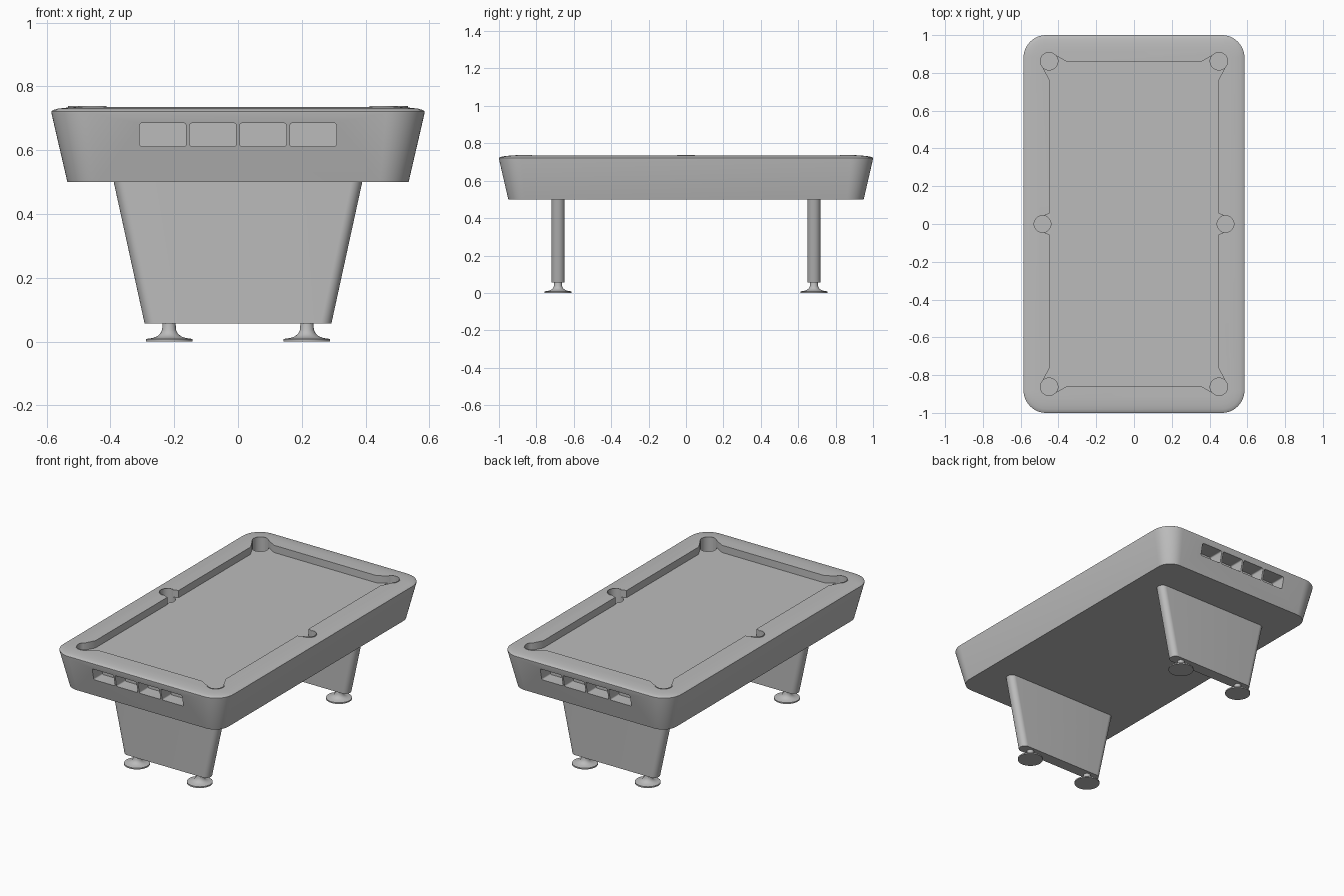
import bpy, bmesh
from math import cos, sin, pi, atan2

if "Cube" in bpy.data.objects:
    bpy.data.objects.remove(bpy.data.objects["Cube"])

grey = bpy.data.materials.new("plain grey")
grey.use_nodes = True
colour = (0.5, 0.5, 0.5, 1)
grey.diffuse_color = colour
grey.node_tree.nodes["Principled BSDF"].inputs["Base Color"].default_value = colour


def add_rings(bm, rings):
    """Skin a stack of closed loops and cap both ends."""
    loops = [[bm.verts.new(p) for p in ring] for ring in rings]
    n = len(loops[0])
    for a, b in zip(loops, loops[1:]):
        for i in range(n):
            j = (i + 1) % n
            bm.faces.new((a[i], a[j], b[j], b[i]))
    bm.faces.new(loops[0][::-1])
    bm.faces.new(loops[-1])


def add_prism(bm, outline, z0, z1):
    add_rings(bm, [[(x, y, z) for x, y in outline] for z in (z0, z1)])


def finish(name, bm, smooth=True):
    bmesh.ops.recalc_face_normals(bm, faces=bm.faces)
    mesh = bpy.data.meshes.new(name)
    bm.to_mesh(mesh)
    bm.free()
    mesh.materials.append(grey)
    obj = bpy.data.objects.new(name, mesh)
    bpy.context.collection.objects.link(obj)
    if smooth:
        shade(obj)
    return obj


def activate(obj):
    bpy.ops.object.select_all(action="DESELECT")
    obj.select_set(True)
    bpy.context.view_layer.objects.active = obj


def shade(obj):
    activate(obj)
    bpy.ops.object.shade_smooth_by_angle(angle=pi / 6)


def rounded_rect(hx, hy, r, z, cx=0, cy=0, steps=12):
    pts = []
    for k, (sx, sy) in enumerate(((1, 1), (-1, 1), (-1, -1), (1, -1))):
        for i in range(steps + 1):
            a = pi / 2 * (k + i / steps)
            pts.append((cx + sx * (hx - r) + r * cos(a),
                        cy + sy * (hy - r) + r * sin(a), z))
    return pts


def circle(cx, cy, r, n=40):
    return [(cx + r * cos(2 * pi * i / n), cy + r * sin(2 * pi * i / n)) for i in range(n)]


def cut(obj, cutter):
    cutter.hide_render = True
    mod = obj.modifiers.new("cut", "BOOLEAN")
    mod.operation = "DIFFERENCE"
    mod.solver = "EXACT"
    mod.object = cutter
    activate(obj)
    bpy.ops.object.modifier_apply(modifier=mod.name)
    bpy.data.objects.remove(cutter)


# Table body: flared skirt with a shallow crowned rail on top (inset, z)
bm = bmesh.new()
rings = [rounded_rect(0.535, 0.95, 0.09, 0.5)]
for inset, z in ((0, 0.716), (0, 0.722), (0.006, 0.726), (0.02, 0.73),
                 (0.045, 0.733), (0.075, 0.735)):
    rings.append(rounded_rect(0.585 - inset, 1 - inset, 0.12 - inset, z))
add_rings(bm, rings)
body = finish("table_body", bm, False)

# Playing bed with angled cushion jaws at each pocket
quarter = [(0.49, 0.04), (0.447, 0.055), (0.447, 0.762), (0.488, 0.84),
           (0.428, 0.9), (0.352, 0.857)]
outline = (quarter + [(-x, y) for x, y in quarter[::-1]]
           + [(-x, -y) for x, y in quarter] + [(x, -y) for x, y in quarter[::-1]])
bm = bmesh.new()
add_prism(bm, outline, 0.69, 0.8)
cut(body, finish("bed_cutter", bm, False))

# Six pocket wells
pockets = [(sx * 0.45, sy * 0.862, 0.047) for sx in (-1, 1) for sy in (-1, 1)]
pockets += [(sx * 0.485, 0, 0.045) for sx in (-1, 1)]
bm = bmesh.new()
for x, y, r in pockets:
    add_prism(bm, circle(x, y, r), 0.64, 0.8)
cut(body, finish("pocket_cutter", bm, False))

# Ball trays: four openings in each end
bm = bmesh.new()
for side in (-1, 1):
    for k in range(4):
        cx = (k - 1.5) * 0.157
        ring = rounded_rect(0.073, 0.037, 0.008, 0, cx, 0.648, 4)
        add_rings(bm, [[(x, side * d, z) for x, z, _ in ring] for d in (0.89, 1.05)])
cut(body, finish("tray_cutter", bm, False))
shade(body)

# Pocket liners: thin curved lips standing just above the rail
bm = bmesh.new()
for x, y, r in pockets:
    out = atan2(y and (1 if y > 0 else -1), 1 if x > 0 else -1)
    arc = [out + pi * 0.52 * (i / 12 - 1) for i in range(25)]
    edge = [(x + (r + 0.003) * cos(a), y + (r + 0.003) * sin(a)) for a in arc]
    edge += [(x + (r - 0.001) * cos(a), y + (r - 0.001) * sin(a)) for a in arc[::-1]]
    add_prism(bm, edge, 0.642, 0.738)
finish("pocket_liners", bm)

# Tapered leg panels with round edges, each on two flared feet
foot_profile = ((0.073, 0), (0.073, 0.008), (0.052, 0.011), (0.038, 0.016),
                (0.028, 0.024), (0.022, 0.036), (0.02, 0.06))
for end, side in (("front", -1), ("back", 1)):
    cy = side * 0.684
    bm = bmesh.new()
    add_rings(bm, [rounded_rect(0.293, 0.035, 0.034, 0.057, 0, cy),
                   rounded_rect(0.39, 0.035, 0.034, 0.502, 0, cy)])
    finish(end + "_leg_panel", bm)
    for hand, sx in (("left", 1), ("right", -1)):
        bm = bmesh.new()
        add_rings(bm, [[(x, y, z) for x, y in circle(sx * 0.216, cy, r)]
                       for r, z in foot_profile])
        finish(f"{end}_{hand}_foot", bm)
